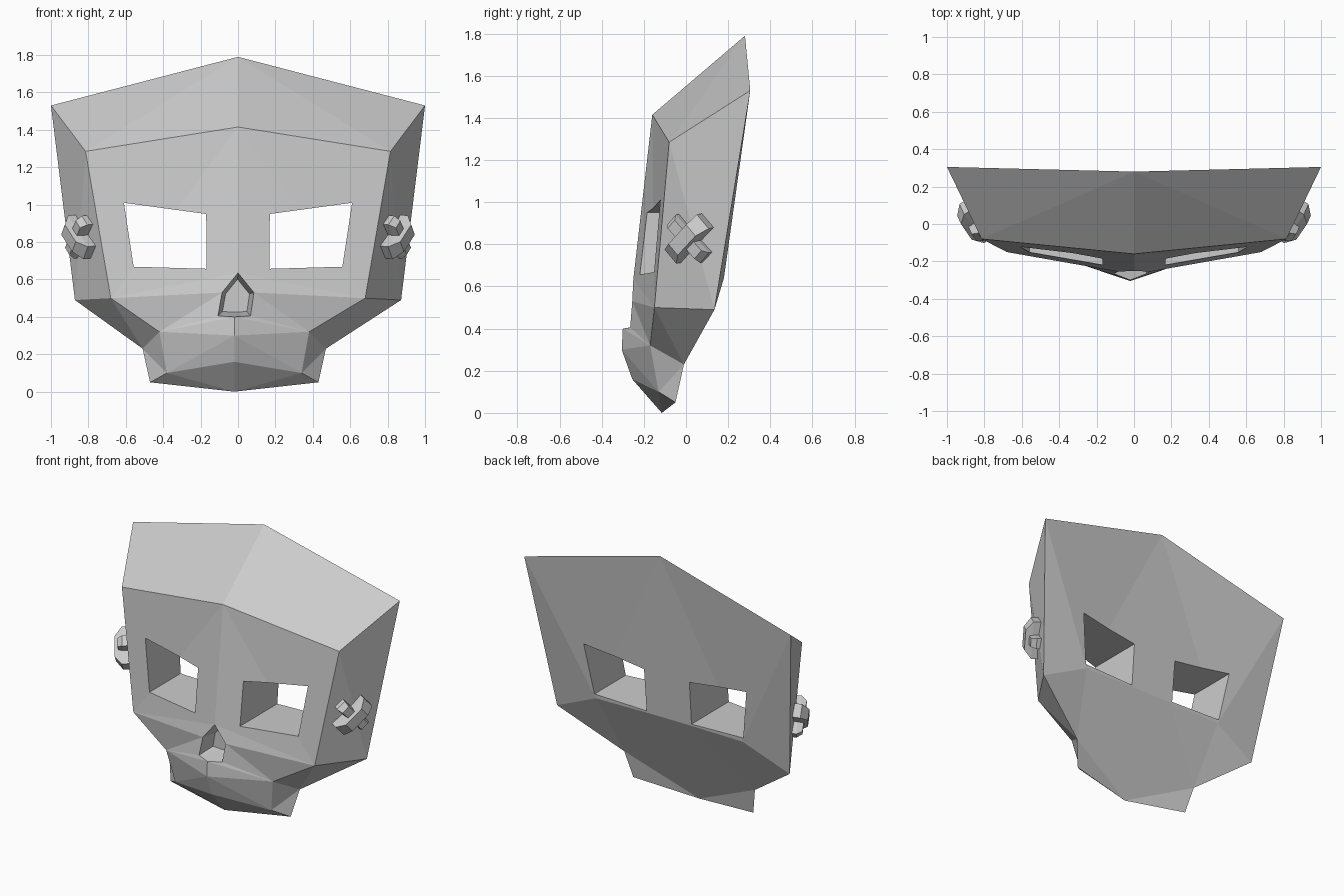
import bpy, bmesh
from mathutils import Vector

if "Cube" in bpy.data.objects:
    bpy.data.objects.remove(bpy.data.objects["Cube"])


def make_object(name, bm):
    bmesh.ops.recalc_face_normals(bm, faces=bm.faces)
    me = bpy.data.meshes.new(name)
    bm.to_mesh(me)
    bm.free()
    ob = bpy.data.objects.new(name, me)
    bpy.context.collection.objects.link(ob)
    return ob


# Mask landmarks, right half only
P = dict(
    brow=(0, -.16, 1.415), temple=(.815, -.08, 1.285), cheek=(.68, -.15, .50),
    mouth=(.40, -.17, .32), jaw=(.36, -.13, .10), chin=(0, -.255, .16),
    lip=(0, -.30, .40), lip_low=(0, -.305, .30),
    nose_top=(0, -.25, .635), nose_side=(.085, -.255, .53), nose_base=(.087, -.265, .405),
    b_top=(0, .28, 1.79), b_corner=(1, .305, 1.53), b_cheek=(.872, .135, .49),
    b_mouth=(.49, -.01, .23), b_jaw=(.45, -.05, .05), b_chin=(0, -.115, 0),
    b_out=(.55, .18, .64), b_in=(.15, .18, .645))

# Walls join the front outline to the back outline
FRONT_RIM = ["brow", "temple", "cheek", "mouth", "jaw", "chin"]
BACK_RIM = ["b_top", "b_corner", "b_cheek", "b_mouth", "b_jaw", "b_chin"]
faces = [(FRONT_RIM[i], BACK_RIM[i], BACK_RIM[i + 1], FRONT_RIM[i + 1]) for i in range(5)]
# Front facets fan around the cheek and the mouth corner
faces += [("brow", "temple", "cheek"), ("brow", "cheek", "nose_top"),
          ("nose_top", "cheek", "nose_side")]
around_mouth = ["cheek", "nose_side", "nose_base", "lip", "lip_low", "jaw"]
faces += [("mouth", a, b) for a, b in zip(around_mouth, around_mouth[1:])]
faces += [("lip_low", "jaw", "chin")]
# Back facets
faces += [("b_top", "b_corner", "b_out"), ("b_top", "b_out", "b_in"),
          ("b_corner", "b_cheek", "b_out"), ("b_out", "b_cheek", "b_mouth"),
          ("b_in", "b_out", "b_mouth"), ("b_mouth", "b_jaw", "b_chin")]

# Mask body
bm = bmesh.new()
V = {}
for name, (x, y, z) in P.items():
    dx = -.02 if z < .45 else 0  # lower face sits slightly to one side
    V[name, 1] = bm.verts.new((x + dx, y, z))
    V[name, -1] = bm.verts.new((-x + dx, y, z)) if x else V[name, 1]
for names in faces:
    for s in (1, -1):
        bm.faces.new([V[n, s] for n in names])
# Back faces that cross the centre line
for loop in ([("b_top", 1), ("b_in", 1), ("b_in", -1)],
             [("b_in", 1), ("b_mouth", 1), ("b_mouth", -1), ("b_in", -1)],
             [("b_mouth", 1), ("b_chin", 1), ("b_mouth", -1)]):
    bm.faces.new([V[k] for k in loop])
# Nose cavity: rim shrunk and pushed inward
rim = [V[k] for k in (("nose_top", 1), ("nose_side", 1), ("nose_base", 1), ("lip", 1),
                      ("nose_base", -1), ("nose_side", -1))]
mid = Vector((-.01, 0, .5))
inner = []
for v in rim:
    c = mid + (v.co - mid) * .75
    inner.append(bm.verts.new((c.x, -.15, c.z)))
for i in range(6):
    j = (i + 1) % 6
    bm.faces.new((rim[i], rim[j], inner[j], inner[i]))
bm.faces.new(inner)
bmesh.ops.triangulate(bm, faces=bm.faces)
mask = make_object("mask_body", bm)

# Eye openings cut straight through
EYE = [(.17, .95), (.61, 1.01), (.558, .668), (.168, .657)]
bm = bmesh.new()
for s in (1, -1):
    f = bm.faces.new([bm.verts.new((s * x, -.6, z)) for x, z in EYE])
    ext = bmesh.ops.extrude_face_region(bm, geom=[f])
    for v in ext["geom"]:
        if isinstance(v, bmesh.types.BMVert):
            v.co.y = .6
cutter = make_object("eye_cutter", bm)
cutter.hide_render = True
cutter.hide_set(True)
mod = mask.modifiers.new("eyes", "BOOLEAN")
mod.operation = "DIFFERENCE"
mod.solver = "EXACT"
mod.object = cutter

# Crossed side bolts: two tapered bars on each side wall
n = Vector((.864, -.495, -.094)).normalized()
up = (Vector((0, 0, 1)) - n * n.z).normalized()
back = up.cross(n)
if back.y < 0:
    back.negate()
base = Vector((.82, .03, .83))


def bar(name, length, width, height, top, slope):
    d = (back + up * slope).normalized()
    w = n.cross(d)
    bm = bmesh.new()
    # upright foot with shoulders chamfered toward the top
    rings = [(-.02, 1, 1), (.55 * height, 1, 1), (height, top, .8)]
    for s in (1, -1):
        loops = []
        for h, sa, sb in rings:
            loop = []
            for a, b in ((-.5, -.5), (.5, -.5), (.5, .5), (-.5, .5)):
                p = base + d * (a * length * sa) + w * (b * width * sb) + n * h
                loop.append(bm.verts.new((p.x * s, p.y, p.z)))
            loops.append(loop)
        for lo, hi in zip(loops, loops[1:]):
            for i in range(4):
                j = (i + 1) % 4
                bm.faces.new((lo[i], lo[j], hi[j], hi[i]))
        bm.faces.new(loops[0])
        bm.faces.new(loops[-1])
    return make_object(name, bm)


bar("bolt_long_bar", .25, .09, .10, .55, .9)
bar("bolt_cross_bar", .25, .07, .075, .8, -1.05)
